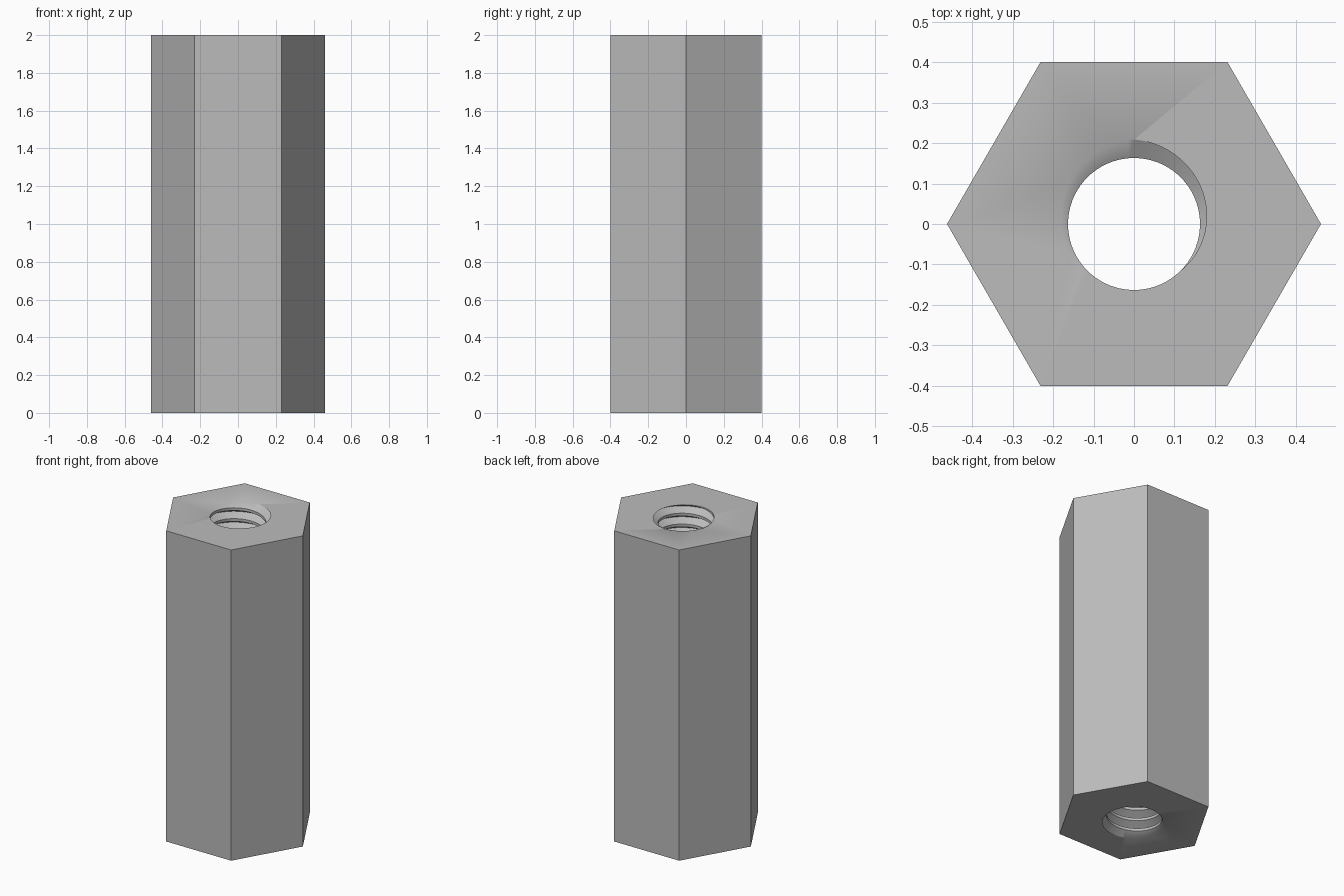
import bpy, bmesh
from math import pi, sin, cos, sqrt

cube = bpy.data.objects.get("Cube")
if cube:
    bpy.data.objects.remove(cube, do_unlink=True)

HEIGHT = 2.0
HEX_RADIUS = 0.8 / sqrt(3)   # corner radius for 0.8 across flats
MINOR, MAJOR = 0.163, 0.209  # bore and thread root radii
PITCH = 0.07
SEGS = 72                    # segments per thread turn

steel = bpy.data.materials.new("steel grey")
steel.use_nodes = True
colour = (0.5, 0.5, 0.5, 1)
steel.diffuse_color = colour
steel.node_tree.nodes["Principled BSDF"].inputs["Base Color"].default_value = colour

bm = bmesh.new()

# Threaded bore: a V groove swept along a helix, running past both ends
groove = [(-0.375 * PITCH, MINOR), (0, MAJOR), (0.375 * PITCH, MINOR)]
start = -2 * PITCH
phase = pi / 2 - 2 * pi * (HEIGHT - start) / PITCH
rows = []
for i in range(int((HEIGHT + 4 * PITCH) / PITCH * SEGS) + 1):
    a = 2 * pi * i / SEGS + phase
    z = start + PITCH * i / SEGS
    rows.append([bm.verts.new((r * cos(a), r * sin(a), z + dz)) for dz, r in groove])

for i in range(len(rows) - 1):
    p, q = rows[i], rows[i + 1]
    for k in range(2):
        bm.faces.new((p[k], q[k], q[k + 1], p[k + 1]))
    if i + SEGS + 1 < len(rows):   # flat crest joining one turn to the next
        bm.faces.new((p[2], q[2], rows[i + SEGS + 1][0], rows[i + SEGS][0]))

# Trim the bore flush with both ends
for z, direction in ((0, -1), (HEIGHT, 1)):
    bmesh.ops.bisect_plane(bm, geom=bm.verts[:] + bm.edges[:] + bm.faces[:], dist=1e-6,
                           plane_co=(0, 0, z), plane_no=(0, 0, direction), clear_outer=True)
bmesh.ops.remove_doubles(bm, verts=bm.verts[:], dist=1e-5)

# Hexagonal sides
rings = [[bm.verts.new((HEX_RADIUS * cos(k * pi / 3), HEX_RADIUS * sin(k * pi / 3), z))
          for k in range(6)] for z in (0, HEIGHT)]
for k in range(6):
    n = (k + 1) % 6
    bm.faces.new((rings[0][k], rings[0][n], rings[1][n], rings[1][k]))

# End faces between the hexagon and the bore
for z in (0, HEIGHT):
    rim = [e for e in bm.edges if e.is_boundary and all(abs(v.co.z - z) < 1e-4 for v in e.verts)]
    bmesh.ops.triangle_fill(bm, use_beauty=True, edges=rim, normal=(0, 0, 1))

bmesh.ops.recalc_face_normals(bm, faces=bm.faces[:])
mesh = bpy.data.meshes.new("threaded_hex_standoff")
bm.to_mesh(mesh)
bm.free()
mesh.materials.append(steel)
standoff = bpy.data.objects.new("threaded_hex_standoff", mesh)
bpy.context.collection.objects.link(standoff)

bpy.ops.object.select_all(action='DESELECT')
standoff.select_set(True)
bpy.context.view_layer.objects.active = standoff
bpy.ops.object.shade_smooth_by_angle(angle=pi / 6)
